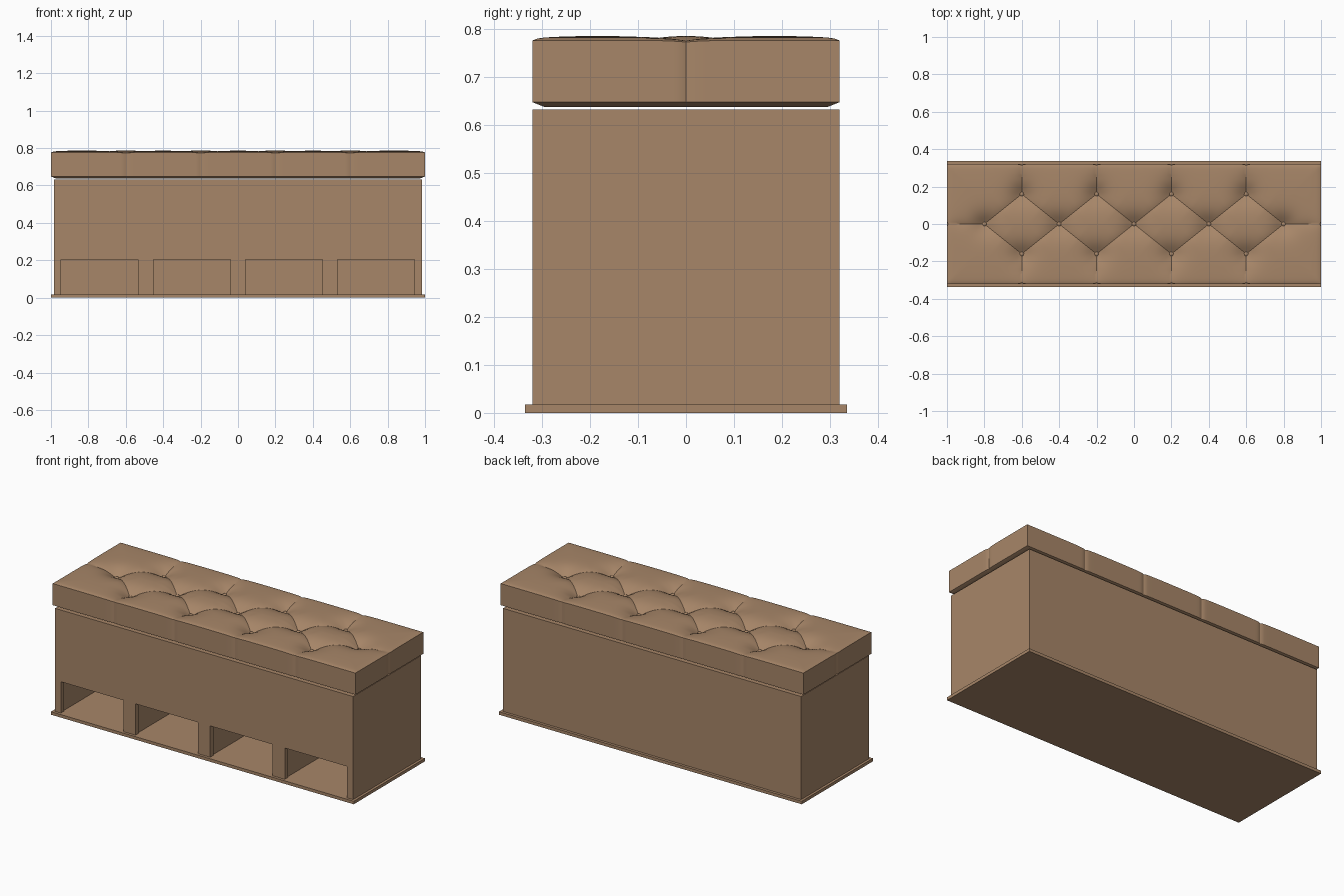
import bpy, bmesh, math
from mathutils import Vector

cube = bpy.data.objects.get("Cube")
if cube:
    bpy.data.objects.remove(cube, do_unlink=True)

# Single tan leather colour
tan = bpy.data.materials.new("tan_leather")
tan.use_nodes = True
colour = (0.39, 0.24, 0.14, 1)
tan.diffuse_color = colour
tan.node_tree.nodes["Principled BSDF"].inputs["Base Color"].default_value = colour


def finish(bm, name):
    mesh = bpy.data.meshes.new(name)
    bmesh.ops.recalc_face_normals(bm, faces=bm.faces)
    bm.to_mesh(mesh)
    bm.free()
    mesh.materials.append(tan)
    obj = bpy.data.objects.new(name, mesh)
    bpy.context.collection.objects.link(obj)
    return obj


def activate(obj):
    bpy.ops.object.select_all(action='DESELECT')
    obj.select_set(True)
    bpy.context.view_layer.objects.active = obj


def add_box(bm, low, high):
    low, high = Vector(low), Vector(high)
    made = bmesh.ops.create_cube(bm, size=1)["verts"]
    bmesh.ops.scale(bm, vec=high - low, verts=made)
    bmesh.ops.translate(bm, vec=(low + high) / 2, verts=made)


def box(name, low, high):
    bm = bmesh.new()
    add_box(bm, low, high)
    return finish(bm, name)


def carve(target, low, high):
    cutter = box("cubby_cutter", low, high)
    cutter.hide_render = True
    mod = target.modifiers.new("cubby", 'BOOLEAN')
    mod.operation = 'DIFFERENCE'
    mod.solver = 'EXACT'
    mod.object = cutter
    activate(target)
    bpy.ops.object.modifier_apply(modifier=mod.name)
    bpy.data.objects.remove(cutter, do_unlink=True)


# Plinth and body with four open cubbies along the front
PLINTH = 0.018
box("plinth", (-1, -0.336, 0), (1, 0.336, PLINTH))
body = box("body", (-0.985, -0.32, PLINTH), (0.985, 0.32, 0.633))
for i in range(4):
    x = -0.74 + i * 0.493
    carve(body, (x - 0.206, -0.4, -0.1), (x + 0.206, -0.28, 0.205))
    carve(body, (x - 0.212, -0.29, -0.1), (x + 0.212, 0.29, 0.205))

# Tufting layout: staggered buttons joined by diamond seams
DX, DY = 0.2, 0.16
middle = [Vector((i * DX, 0)) for i in range(-4, 5, 2)]
outer = [Vector((i * DX, s * DY)) for i in range(-3, 4, 2) for s in (-1, 1)]
buttons = middle + outer
seams = [(a, b) for a in middle for b in outer if abs(a.x - b.x) < 0.3]
seams += [(b, Vector((b.x, math.copysign(0.32, b.y)))) for b in outer]
seams += [(Vector((s * 0.8, 0)), Vector((s, 0))) for s in (-1, 1)]


def seam_distance(p):
    best = 9
    for a, b in seams:
        ab = b - a
        t = min(1, max(0, (p - a).dot(ab) / ab.length_squared))
        best = min(best, (p - a - ab * t).length)
    return best


def top_height(p):
    edge = min(1 - abs(p.x), 0.32 - abs(p.y))
    near = min((p - b).length for b in buttons)
    z = 0.787 - 0.006 * math.exp(-edge / 0.06) - 0.004 * math.exp(-edge / 0.008)
    z -= 0.012 * math.exp(-seam_distance(p) / 0.03) * min(1, 0.3 + edge / 0.1)
    return z - 0.036 * math.exp(-(near / 0.06) ** 1.5)


# Cushion: puffed top, creased side walls, tucked underside
bm = bmesh.new()
bmesh.ops.create_grid(bm, x_segments=160, y_segments=64, size=1)
for v in bm.verts:
    v.co.y *= 0.32
    v.co.z = top_height(v.co.xy)
for f in list(bm.faces):
    a, b, c, d = f.verts[:]
    ends = (a, c) if a.co.z + c.co.z < b.co.z + d.co.z else (b, d)
    bmesh.utils.face_split(f, *ends)
rim = [e for e in bm.edges if e.is_boundary]


def extrude_down(edges, z, inset):
    made = bmesh.ops.extrude_edge_only(bm, edges=edges)["geom"]
    for v in [g for g in made if isinstance(g, bmesh.types.BMVert)]:
        v.co = (v.co.x * (1 - inset), v.co.y * (1 - inset / 0.32), z)
    return [g for g in made if isinstance(g, bmesh.types.BMEdge)]


wall = extrude_down(rim, 0.648, 0)
under = extrude_down(wall, 0.638, 0.025)
bmesh.ops.contextual_create(bm, geom=under)
for v in {v for e in rim + wall for v in e.verts}:
    dent = 0.005 * math.exp(-seam_distance(v.co.xy) / 0.008)
    if abs(v.co.x) > 0.999:
        v.co.x -= math.copysign(dent, v.co.x)
    else:
        v.co.y -= math.copysign(dent, v.co.y)
cushion = finish(bm, "tufted_cushion")
activate(cushion)
bpy.ops.object.shade_smooth_by_angle(angle=math.radians(28))

# Small covered buttons
bm = bmesh.new()
for b in buttons:
    made = bmesh.ops.create_uvsphere(bm, u_segments=16, v_segments=8, radius=0.012)["verts"]
    bmesh.ops.scale(bm, vec=(1, 1, 0.5), verts=made)
    bmesh.ops.translate(bm, vec=(b.x, b.y, top_height(b) + 0.003), verts=made)
activate(finish(bm, "tuft_buttons"))
bpy.ops.object.shade_smooth_by_angle(angle=math.radians(40))
